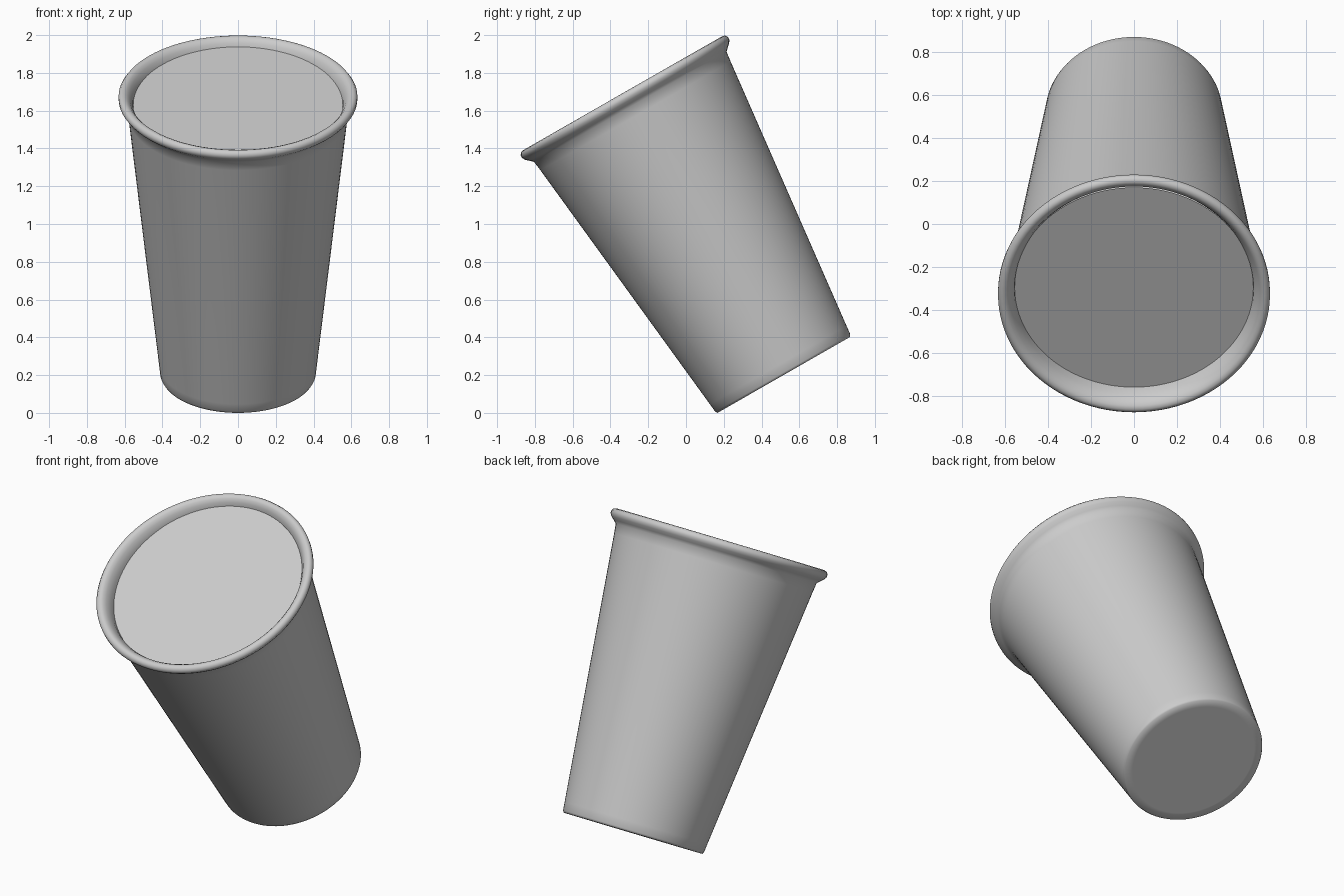
import bpy, bmesh, math
from mathutils import Matrix, Vector

cube = bpy.data.objects.get("Cube")
if cube:
    bpy.data.objects.remove(cube, do_unlink=True)

SIDES = 96
TILT = math.radians(29.8)
# Leaning frame: origin at the middle of the cup's base
LEAN = Matrix.Translation((0, 0.518, 0.2013)) @ Matrix.Rotation(TILT, 4, 'X')

grey = bpy.data.materials.new("plain grey")
grey.use_nodes = True
colour = (0.6, 0.6, 0.6, 1)
grey.diffuse_color = colour
grey.node_tree.nodes["Principled BSDF"].inputs["Base Color"].default_value = colour


def add_object(name, bm, matrix, smooth):
    bmesh.ops.recalc_face_normals(bm, faces=bm.faces)
    for f in bm.faces:
        f.smooth = smooth
    mesh = bpy.data.meshes.new(name)
    bm.to_mesh(mesh)
    bm.free()
    mesh.materials.append(grey)
    obj = bpy.data.objects.new(name, mesh)
    obj.matrix_world = matrix
    bpy.context.collection.objects.link(obj)
    return obj


def lathe(name, profile, matrix):
    """Spin a (radius, height) profile around the local z axis."""
    bm = bmesh.new()
    verts = [bm.verts.new((r, 0, h)) for r, h in profile]
    edges = [bm.edges.new(pair) for pair in zip(verts, verts[1:])]
    bmesh.ops.spin(bm, geom=verts + edges, axis=(0, 0, 1), cent=(0, 0, 0),
                   angle=math.tau, steps=SIDES)
    bmesh.ops.remove_doubles(bm, verts=bm.verts, dist=0.0005)
    return add_object(name, bm, matrix, True)


# Cup: base, tapered outer wall, rolled lip, inner wall and floor
base = [(0, 0), (0.36, 0), (0.405, 0), (0.412, 0.012), (0.417, 0.06)]
lip = [(0.58, 1.58), (0.587, 1.635), (0.604, 1.652), (0.622, 1.668),
       (0.632, 1.684), (0.632, 1.700), (0.622, 1.714), (0.606, 1.718),
       (0.590, 1.711), (0.575, 1.695), (0.557, 1.66)]
inside = [(0.548, 1.6), (0.39, 0.05), (0, 0.05)]
lathe("cup", base + lip + inside, LEAN)

# Flat surface of the contents, slightly tilted inside the lip
bm = bmesh.new()
bmesh.ops.create_circle(bm, cap_ends=True, segments=SIDES, radius=0.556)
level = Matrix.Translation((0, 0.006, 1.645)) @ Matrix.Rotation(math.radians(3.6), 4, 'X')
surface = add_object("contents_surface", bm, LEAN @ level, False)
if surface.data.polygons[0].normal.z < 0:
    surface.data.flip_normals()
